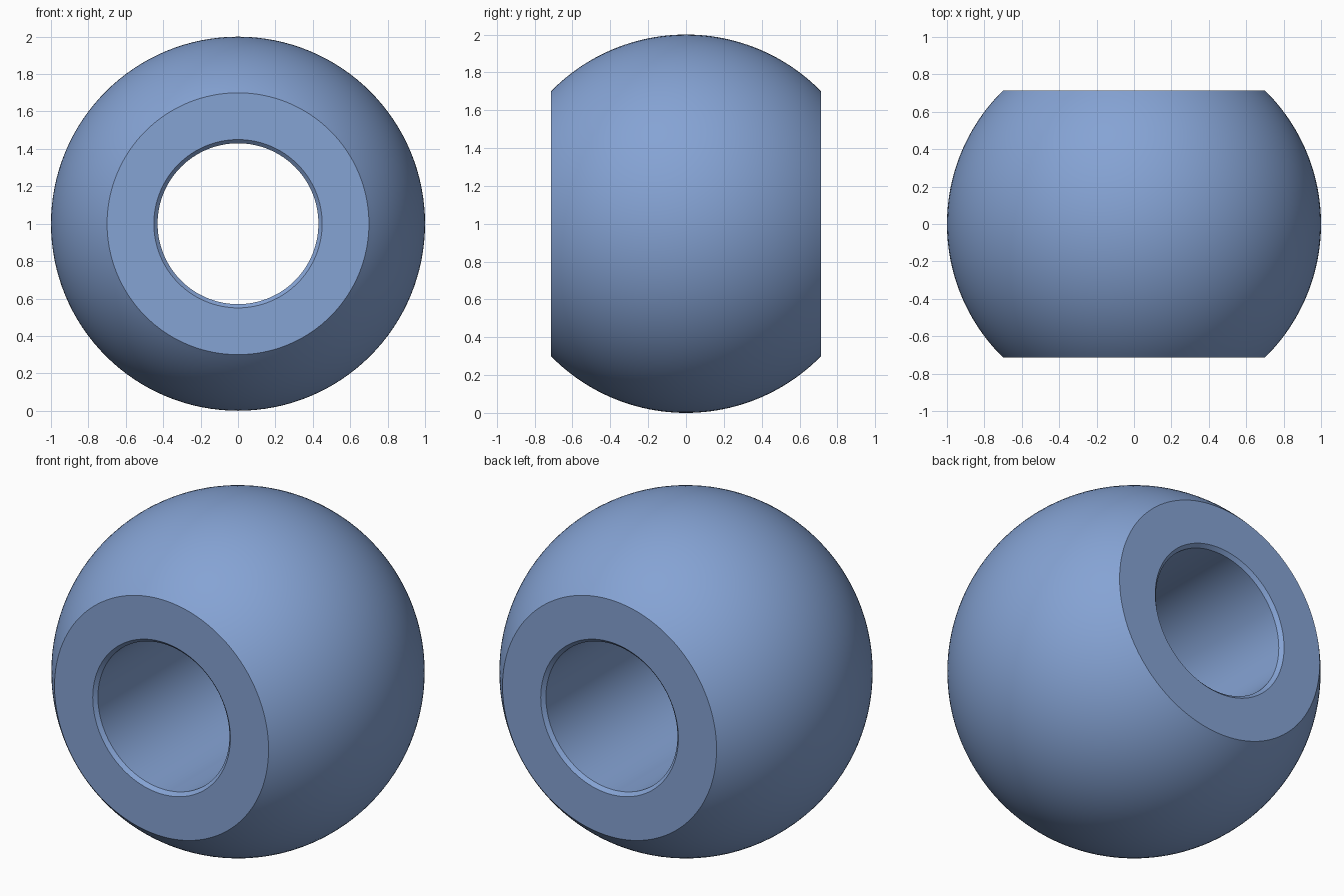
import bpy
import bmesh
import math

cube = bpy.data.objects.get("Cube")
if cube:
    bpy.data.objects.remove(cube, do_unlink=True)

RADIUS = 1.0        # ball
FACE_R = 0.70       # outer radius of the flat end faces
BORE_R = 0.43       # through hole
CHAMFER = 0.02      # bevel at each mouth of the hole
SEGMENTS = 128
ARC_STEPS = 48

half = math.sqrt(RADIUS**2 - FACE_R**2)
limit = math.asin(half / RADIUS)

# Blue material
blue = bpy.data.materials.new("soft blue")
blue.use_nodes = True
colour = (0.235, 0.366, 0.658, 1.0)
blue.diffuse_color = colour
blue.node_tree.nodes["Principled BSDF"].inputs["Base Color"].default_value = colour

# Closed half section as (radius, y): outer arc, then chamfered bore
section = []
for i in range(ARC_STEPS + 1):
    a = -limit + 2 * limit * i / ARC_STEPS
    section.append((RADIUS * math.cos(a), RADIUS * math.sin(a)))
for side in (1, -1):
    mouth = (BORE_R + CHAMFER, side * half)
    throat = (BORE_R, side * (half - CHAMFER))
    section += [mouth, throat] if side > 0 else [throat, mouth]

# Revolve the section round the y axis
bm = bmesh.new()
verts = [bm.verts.new((r, y, 0)) for r, y in section]
edges = [bm.edges.new((v, verts[(i + 1) % len(verts)])) for i, v in enumerate(verts)]
bmesh.ops.spin(bm, geom=verts + edges, cent=(0, 0, 0), axis=(0, 1, 0),
               angle=2 * math.pi, steps=SEGMENTS)
bmesh.ops.remove_doubles(bm, verts=bm.verts, dist=0.0001)
bmesh.ops.recalc_face_normals(bm, faces=bm.faces)

mesh = bpy.data.meshes.new("bored_ball")
bm.to_mesh(mesh)
bm.free()
mesh.materials.append(blue)

ball = bpy.data.objects.new("bored_ball", mesh)
ball.location.z = RADIUS
bpy.context.collection.objects.link(ball)

# Smooth curved walls, crisp rims
bpy.ops.object.select_all(action='DESELECT')
ball.select_set(True)
bpy.context.view_layer.objects.active = ball
bpy.ops.object.shade_smooth_by_angle(angle=math.radians(30))
